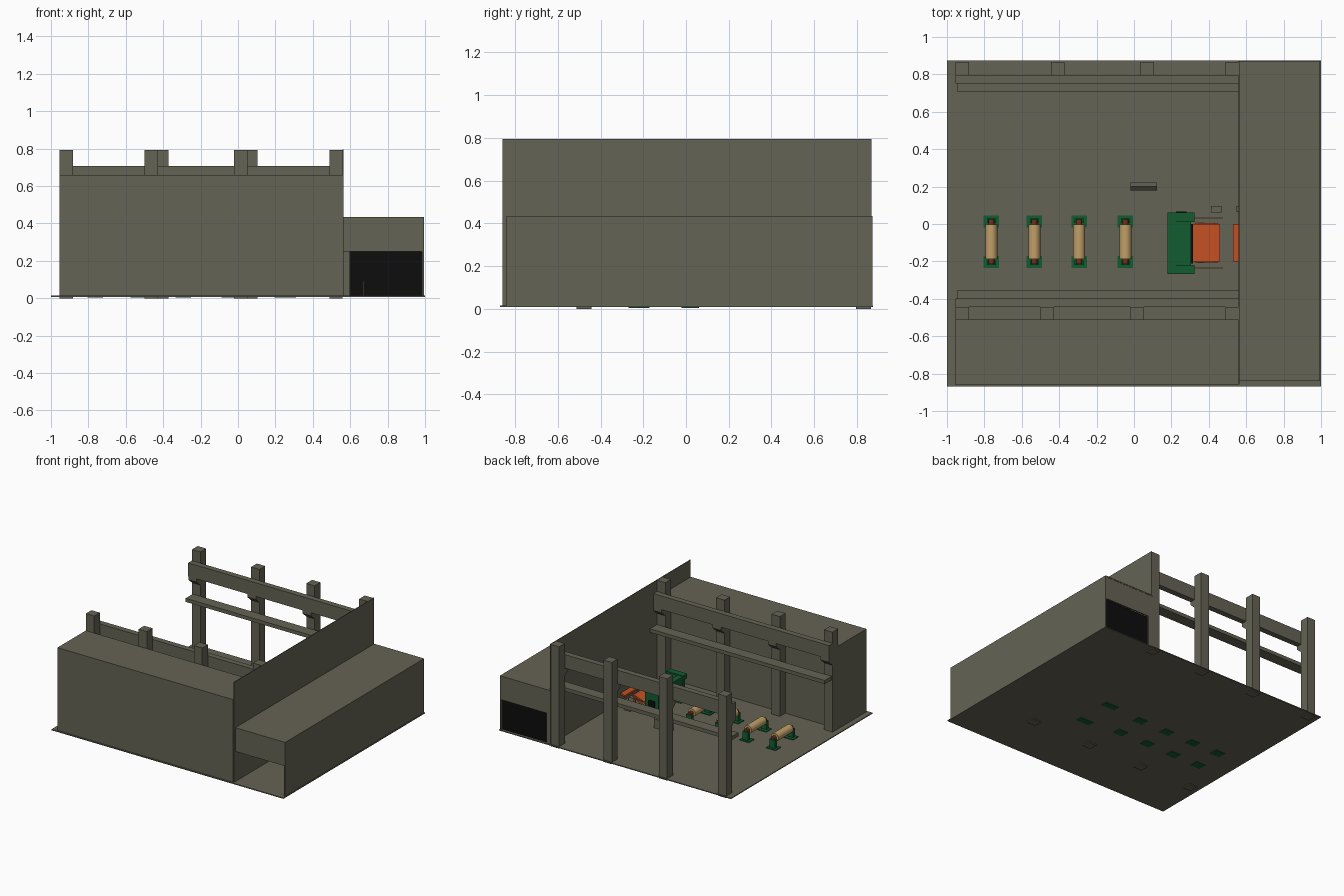
import bpy
import bmesh
import math
from mathutils import Matrix

cube = bpy.data.objects.get("Cube")
if cube:
    bpy.data.objects.remove(cube, do_unlink=True)


def material(name, rgb):
    m = bpy.data.materials.new(name)
    m.use_nodes = True
    m.diffuse_color = (*rgb, 1)
    m.node_tree.nodes["Principled BSDF"].inputs["Base Color"].default_value = (*rgb, 1)
    return m


CONCRETE = material("concrete grey", (0.13, 0.125, 0.09))
GREEN = material("machine green", (0.006, 0.107, 0.03))
ORANGE = material("conveyor orange", (0.55, 0.08, 0.018))
TAN = material("roller tan", (0.53, 0.35, 0.14))
RED = material("bearing red brown", (0.16, 0.03, 0.01))
BLACK = material("shutter black", (0.004, 0.004, 0.004))


def finish(name, bm, mat):
    bmesh.ops.recalc_face_normals(bm, faces=bm.faces)
    mesh = bpy.data.meshes.new(name)
    bm.to_mesh(mesh)
    bm.free()
    mesh.materials.append(mat)
    ob = bpy.data.objects.new(name, mesh)
    bpy.context.collection.objects.link(ob)
    return ob


def box(name, x, y, z, mat=CONCRETE):
    """Box from (min, max) ranges."""
    bm = bmesh.new()
    bmesh.ops.create_cube(bm, size=1)
    for v in bm.verts:
        v.co = [r[0] if c < 0 else r[1] for c, r in zip(v.co, (x, y, z))]
    return finish(name, bm, mat)


def prism(name, profile, axis, span, mat=CONCRETE):
    """Extrude a profile along x (yz points) or y (xz points)."""
    bm = bmesh.new()
    rings = []
    for s in span:
        pts = [(s, a, b) if axis == "x" else (a, s, b) for a, b in profile]
        rings.append([bm.verts.new(p) for p in pts])
        bm.faces.new(rings[-1])
    n = len(profile)
    for i in range(n):
        j = (i + 1) % n
        bm.faces.new((rings[0][i], rings[0][j], rings[1][j], rings[1][i]))
    return finish(name, bm, mat)


def cylinder_y(name, x, z, r, y, mat, sides=16):
    bm = bmesh.new()
    place = Matrix.Translation((x, sum(y) / 2, z)) @ Matrix.Rotation(math.pi / 2, 4, "X")
    bmesh.ops.create_cone(bm, cap_ends=True, segments=sides, radius1=r, radius2=r,
                          depth=y[1] - y[0], matrix=place)
    for f in bm.faces:
        f.smooth = len(f.verts) == 4
    return finish(name, bm, mat)


# Building shell
LEFT, WALL, FLOOR = -0.955, 0.56, 0.015
box("floor", (-1, 1), (-0.87, 0.875), (0.008, FLOOR))
box("front_block", (LEFT, WALL), (-0.86, -0.51), (0.01, 0.66))
box("dividing_wall", (WALL, 0.565), (-0.858, 0.868), (0.01, 0.795))

# Side passage with open front and shuttered back
box("passage_outer_wall", (0.985, 0.995), (-0.84, 0.872), (0.01, 0.43))
box("passage_roof", (WALL, 0.995), (-0.84, 0.872), (0.425, 0.435))
box("passage_front_header", (WALL, 0.99), (-0.84, -0.83), (0.25, 0.43))
box("passage_back_header", (WALL, 0.99), (0.86, 0.87), (0.25, 0.43))
box("passage_back_jamb", (0.565, 0.595), (0.84, 0.87), (0.01, 0.25))
box("passage_shutter", (0.595, 0.988), (0.848, 0.856), (FLOOR, 0.25), BLACK)
box("passage_marker_post", (0.668, 0.674), (0.3, 0.306), (FLOOR, 0.09), TAN)


# Pillar rows, each with crane beam, ledge and corbels on its inner side
def pillar_row(side, centres, outer, inner, into):
    def span(a, b):
        return tuple(sorted((a, b)))
    for i, c in enumerate(centres):
        x = (c - 0.036, c + 0.036)
        box(f"{side}_pillar_{i + 1}", x, span(outer, inner), (0, 0.793))
        tip = inner + into * 0.045
        prism(f"{side}_corbel_{i + 1}", [(inner, 0.6), (tip, 0.6), (tip, 0.575), (inner, 0.535)],
              "x", x)
    box(f"{side}_crane_beam", (LEFT, WALL), span(inner, inner + into * 0.045), (0.6, 0.706))
    box(f"{side}_ledge", (LEFT + 0.008, WALL), span(inner, inner + into * 0.087), (0.42, 0.448))


pillar_row("front", (-0.918, -0.463, 0.014, 0.524), -0.512, -0.443, 1)
pillar_row("back", (-0.918, -0.408, 0.069, 0.524), 0.866, 0.795, -1)

# Roller stands
MID = -0.095
for i, x in enumerate((-0.763, -0.533, -0.293, -0.046)):
    for s, tag in ((1, "back"), (-1, "front")):
        y = sorted((MID + s * 0.075, MID + s * 0.14))
        box(f"roller_{tag}_foot_{i + 1}", (x - 0.041, x + 0.041), y, (0.004, 0.021), GREEN)
        y = sorted((MID + s * 0.1, MID + s * 0.125))
        box(f"roller_{tag}_post_{i + 1}", (x - 0.024, x + 0.024), y, (0.02, 0.085), GREEN)
        y = sorted((MID + s * 0.09, MID + s * 0.118))
        cylinder_y(f"roller_{tag}_bearing_{i + 1}", x, 0.09, 0.016, y, RED, 12)
    cylinder_y(f"roller_{i + 1}", x, 0.09, 0.032, (MID - 0.092, MID + 0.092), TAN, 20)

# Press machine: two end housings joined by a top beam
for tag, y in (("back", (0.012, 0.062)), ("front", (-0.268, -0.218))):
    box(f"press_{tag}_housing", (0.195, 0.31), y, (0.004, 0.2), GREEN)
    box(f"press_{tag}_cap", (0.178, 0.323), y, (0.2, 0.235), GREEN)
box("press_back_panel", (0.225, 0.28), (0.06, 0.066), (0.04, 0.13), BLACK)
box("press_top_beam", (0.18, 0.305), (-0.218, 0.012), (0.125, 0.225), GREEN)
box("press_beam_lip", (0.18, 0.225), (-0.218, 0.012), (0.225, 0.23), GREEN)
box("press_dark_gap", (0.305, 0.315), (-0.21, 0), (0.05, 0.12), BLACK)

# Orange discharge conveyor
prism("conveyor_deck", [(0.315, 0.055), (0.435, 0.095), (0.46, 0.095), (0.46, 0.08),
                        (0.435, 0.08), (0.315, 0.04)], "y", (-0.2, 0), ORANGE)
prism("conveyor_end", [(0.53, 0.07), (0.56, 0.085), (0.56, 0.07), (0.53, 0.055)],
      "y", (-0.2, 0), ORANGE)
for tag, y in (("back", -0.005), ("front", -0.205)):
    prism(f"conveyor_{tag}_brace", [(0.33, FLOOR), (0.35, FLOOR), (0.45, 0.085), (0.43, 0.085)],
          "y", (y, y + 0.01), ORANGE)
    box(f"conveyor_{tag}_leg", (0.435, 0.45), (y, y + 0.01), (FLOOR, 0.085), ORANGE)
for tag, y in (("back", 0.03), ("front", -0.237)):
    box(f"guard_{tag}_rail", (0.323, 0.475), (y, y + 0.005), (0.085, 0.09), TAN)
    box(f"guard_{tag}_post", (0.47, 0.475), (y, y + 0.005), (FLOOR, 0.09), TAN)

# Floor fittings
box("control_cabinet", (0.413, 0.468), (0.062, 0.097), (FLOOR, 0.08))
box("wall_cabinet", (0.548, WALL), (0.065, 0.097), (FLOOR, 0.12))
prism("control_desk", [(0.178, FLOOR), (0.222, FLOOR), (0.222, 0.085), (0.2, 0.085), (0.178, 0.065)],
      "x", (-0.018, 0.122))
